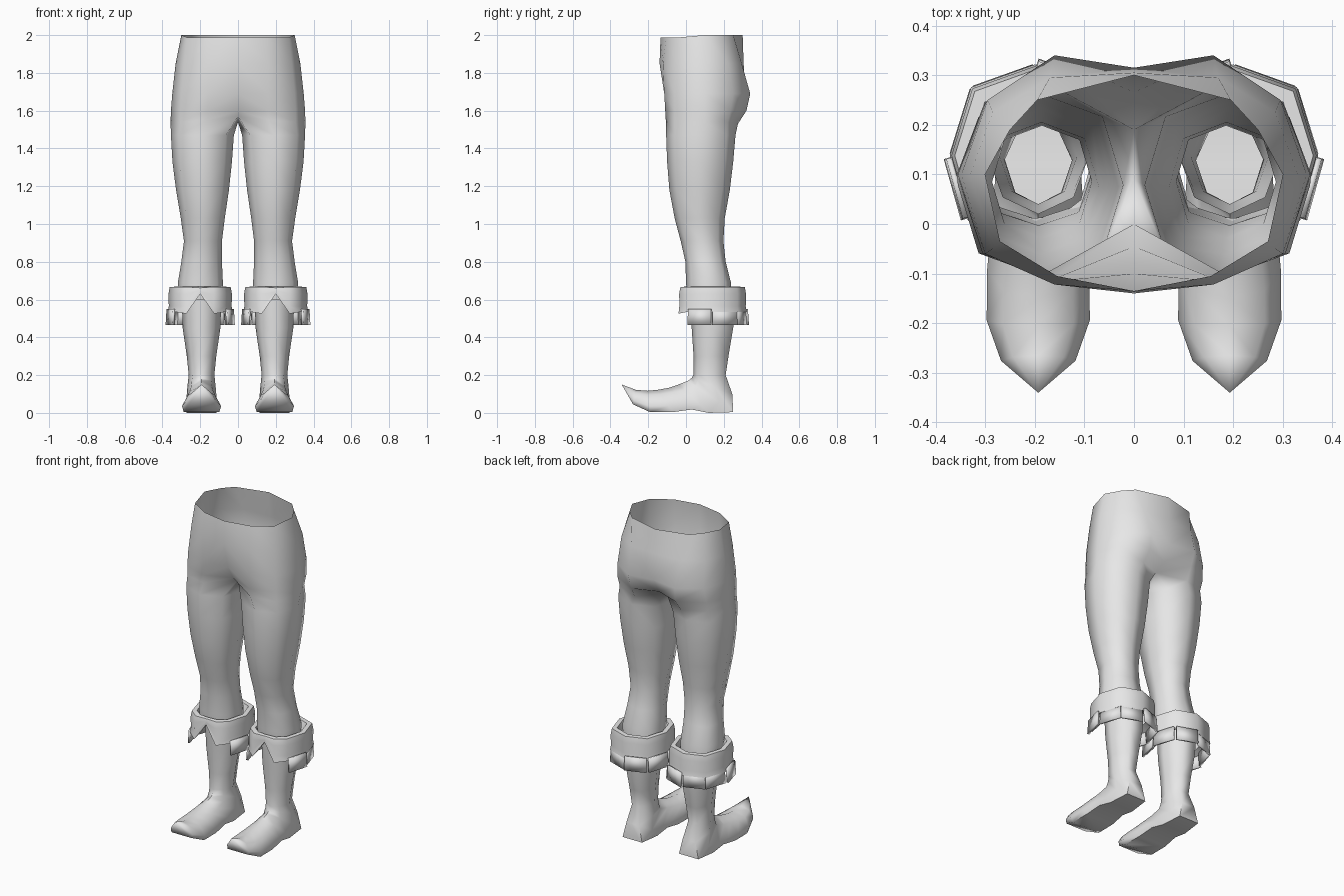
import bpy, bmesh, math

if "Cube" in bpy.data.objects:
    bpy.data.objects.remove(bpy.data.objects["Cube"])

grey = bpy.data.materials.new("plain grey")
grey.diffuse_color = (0.8, 0.8, 0.8, 1)
grey.use_nodes = True
grey.node_tree.nodes["Principled BSDF"].inputs["Base Color"].default_value = grey.diffuse_color


def bridge(bm, a, b, closed=True):
    """Quads between two equal rows of vertices."""
    n = len(a)
    for i in range(n if closed else n - 1):
        j = (i + 1) % n
        bm.faces.new((a[i], a[j], b[j], b[i]))


def row(bm, pts):
    return [bm.verts.new(p) for p in pts]


def finish(bm, name, angle, thickness=0):
    """Make a mirrored, shaded object from the +x half."""
    bmesh.ops.recalc_face_normals(bm, faces=bm.faces)
    me = bpy.data.meshes.new(name)
    bm.to_mesh(me)
    bm.free()
    me.materials.append(grey)
    ob = bpy.data.objects.new(name, me)
    bpy.context.collection.objects.link(ob)
    bpy.ops.object.select_all(action='DESELECT')
    ob.select_set(True)
    bpy.context.view_layer.objects.active = ob
    bpy.ops.object.shade_smooth_by_angle(angle=math.radians(angle))
    if thickness:
        sol = ob.modifiers.new("thickness", 'SOLIDIFY')
        sol.thickness = thickness
    mir = ob.modifiers.new("mirror", 'MIRROR')
    mir.use_clip = True
    mir.merge_threshold = 0.002
    return ob


# Trousers: half rows run from the front centre round the hip to the back centre
bm = bmesh.new()
hips = [
    (2.00, [(0, -.135), (.155, -.105), (.27, -.035), (.30, .10), (.25, .19), (.195, .25), (0, .30)]),
    (1.85, [(0, -.14), (.16, -.122), (.285, -.05), (.33, .10), (.285, .225), (.17, .295), (0, .305)]),
    (1.69, [(0, -.10), (.16, -.115), (.30, -.06), (.348, .10), (.295, .25), (.16, .34), (0, .315)]),
    (1.60, [(0, -.045), (.16, -.11), (.305, -.06), (.355, .10), (.305, .235), (.15, .32), (0, .265)]),
]
prev = None
for z, pts in hips:
    cur = row(bm, [(x, y, z - (0.012 if z == 2 and y < 0 else 0)) for x, y in pts])
    if prev:
        bridge(bm, prev, cur, closed=False)
    prev = cur

# Crotch: closes the half row into a full leg ring
low = [(0, 0, 1.57), (.16, -.107, 1.55), (.305, -.06, 1.54), (.357, .10, 1.54),
       (.30, .22, 1.54), (.16, .275, 1.53), (0, .19, 1.56)]
cur = row(bm, low)
bridge(bm, prev, cur, closed=False)
prev = cur + [bm.verts.new((0, .09, 1.54))]

# Legs: eight-sided rings given as height, x range, y range
legs = [
    (1.47, .022, .355, -.105, .262), (1.33, .032, .347, -.10, .25),
    (1.18, .048, .328, -.088, .232), (1.03, .07, .303, -.06, .205),
    (.91, .085, .286, -.028, .198), (.80, .085, .30, -.003, .21),
    (.69, .08, .318, 0, .238), (.60, .08, .315, .01, .24),
]
for z, x0, x1, y0, y1 in legs:
    pts = []
    for k in range(8):
        a = math.radians(-135 + 45 * k)
        s = 1.06 if k % 2 == 0 else 1
        pts.append(((x0 + x1) / 2 + s * math.cos(a) * (x1 - x0) / 2,
                    (y0 + y1) / 2 + s * math.sin(a) * (y1 - y0) / 2, z))
    cur = row(bm, pts)
    bridge(bm, prev, cur)
    prev = cur
finish(bm, "trousers", 70)

# Boots: rings swept down the shaft and round into the upturned toe
# instep y, z, sole-side y, z, half width, foot amount (0 shaft, 1 foot)
bm = bmesh.new()
boot = [
    (.02, .62, .26, .62, .105, 0), (.03, .45, .25, .45, .10, 0),
    (.04, .30, .225, .30, .078, 0), (.04, .205, .21, .20, .068, 0),
    (.03, .185, .245, .10, .075, .3), (.01, .17, .25, .004, .082, .8),
    (-.04, .15, .12, 0, .088, 1), (-.09, .133, .03, .018, .095, 1),
    (-.15, .122, -.07, .004, .103, 1), (-.205, .117, -.19, .004, .104, 1),
    (-.265, .122, -.28, .045, .075, 1),
]
prev = None
for py, pz, qy, qz, w, f in boot:
    half = [(.68, .14 + .06 * f), (1, .52 + .2 * f), (.45 + .45 * f, 1)]
    ring = [(0, 0)] + half + [(-x, t) for x, t in reversed(half)]
    cur = row(bm, [(.193 + x * w, py + (qy - py) * t, pz + (qz - pz) * t) for x, t in ring])
    if prev:
        bridge(bm, prev, cur)
    prev = cur
tip = bm.verts.new((.193, -.34, .15))
for i in range(7):
    bm.faces.new((prev[i], prev[(i + 1) % 7], tip))
finish(bm, "boots", 65)

# Folded cuffs: band with a split at the front and pointed flaps beside it
CX, CY, RX, RY = .20, .138, .168, .18
angles = [-90, -66, -42, 0, 45, 90, 135, 180, 222, 246]


def around(a, r, z):
    r *= 1.06 if round(abs(math.sin(math.radians(2 * a)))) else 1
    return (CX + r * RX * math.cos(math.radians(a)),
            CY + r * RY * math.sin(math.radians(a)), z)


bm = bmesh.new()
prev = None
# radius, height, how far the front split lifts the row
for r, z, lift in [(.70, .62, 0), (.80, .668, 0), (.96, .667, -.005), (1.0, .63, .02),
                   (.99, .565, .075), (1.02, .535, .095), (.80, .555, .075)]:
    pts = []
    for i, a in enumerate(angles):
        dz = lift if i == 0 else (-.01 if i in (1, 9) and z < .55 else 0)
        pull = .90 if i == 0 and r > .9 else 1
        pts.append(around(a, r * pull, z + dz))
    cur = row(bm, pts)
    if prev:
        bridge(bm, prev, cur)
    prev = cur
finish(bm, "folded_cuffs", 60)

# Hanging tabs below the cuffs, round the sides and back
bm = bmesh.new()
edges = angles[2:9]
for a, b in zip(edges, edges[1:]):
    p, q = around(a, 1, 0), around(b, 1, 0)
    corners = []
    for t, z in [(.03, .55), (.97, .55), (.97, .465), (.03, .465)]:
        x, y = p[0] + (q[0] - p[0]) * t, p[1] + (q[1] - p[1]) * t
        s = 1.0 if z > .5 else 1.03
        corners.append((CX + (x - CX) * s, CY + (y - CY) * s, z))
    bm.faces.new(row(bm, corners))
finish(bm, "cuff_tabs", 30, 0.012)
